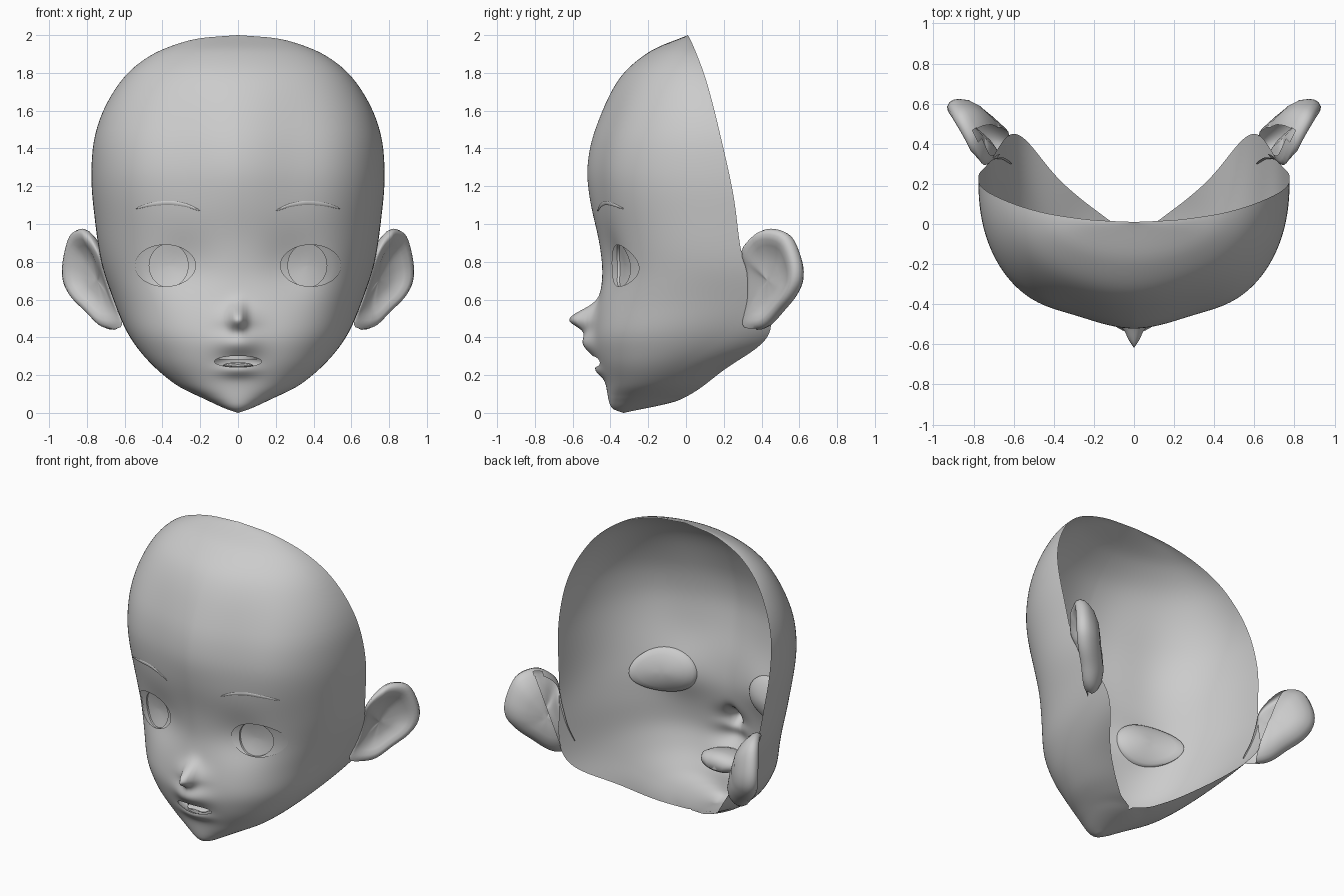
import bpy, bmesh
from math import sin, cos, pi, exp, radians
from mathutils import Vector

cube = bpy.data.objects.get("Cube")
if cube:
    bpy.data.objects.remove(cube)

clay = bpy.data.materials.new("grey clay")
clay.use_nodes = True
clay.diffuse_color = (0.6, 0.6, 0.6, 1)
clay.node_tree.nodes["Principled BSDF"].inputs["Base Color"].default_value = (0.6, 0.6, 0.6, 1)


def curve(points):
    """Monotone cubic interpolation through (key, value) pairs."""
    n = len(points)
    sec = [(points[i + 1][1] - points[i][1]) / (points[i + 1][0] - points[i][0]) for i in range(n - 1)]
    tan = [sec[0]] + [2 * a * b / (a + b) if a * b > 0 else 0 for a, b in zip(sec, sec[1:])] + [sec[-1]]

    def f(k):
        i = max(j for j in range(n - 1) if j == 0 or points[j][0] <= k)
        h = points[i + 1][0] - points[i][0]
        t = min(max((k - points[i][0]) / h, 0), 1)
        return (points[i][1] * (1 + 2 * t) * (1 - t) ** 2 + points[i + 1][1] * t * t * (3 - 2 * t)
                + h * tan[i] * t * (1 - t) ** 2 + h * tan[i + 1] * t * t * (t - 1))
    return f


def soft(points):
    """The same curve averaged over a small window, remembered per height."""
    f, seen = curve(points), {}

    def g(k):
        if k not in seen:
            d = .09 * max(0, min(1, k / .5, (2 - k) / .4))
            seen[k] = sum(f(k + d * i / 4) * (5 - abs(i)) for i in range(-4, 5)) / 25
        return seen[k]
    return g


# Head described by height: front line, half width, rim depth, sweep angle, squareness
front = soft([(0, -.33), (.02, -.385), (.05, -.405), (.15, -.425), (.3, -.47), (.4, -.485), (.5, -.475),
              (.6, -.46), (.73, -.443), (.865, -.455), (1.13, -.512), (1.27, -.528), (1.4, -.513),
              (1.555, -.463), (1.77, -.355), (1.915, -.19), (2, .01)])
width = soft([(0, 0), (.02, .06), (.07, .17), (.15, .33), (.32, .515), (.44, .595), (.6, .66), (.8, .725),
              (1, .755), (1.25, .777), (1.4, .77), (1.55, .735), (1.7, .66), (1.8, .583), (1.9, .45),
              (1.96, .3), (1.985, .19), (2, 0)])
rim = soft([(0, -.33), (.07, -.03), (.24, .2), (.39, .37), (.46, .39), (.6, .37), (.75, .32), (.86, .29),
            (1.13, .255), (1.4, .198), (1.77, .103), (2, .01)])
sweep = soft([(0, 180), (.07, 180), (.085, 150), (.24, 125), (.42, 105), (.6, 92), (.75, 90), (2, 90)])
square = soft([(0, 2), (.15, 2.15), (.3, 2.4), (.45, 2.6), (.6, 2.6), (.8, 2.42), (1.15, 2.35), (1.5, 2.2), (2, 2)])


def bump(x, z, cx, cz, sx, sz):
    return exp(-((x - cx) / sx) ** 2 - ((z - cz) / sz) ** 2)


def relief(x, z):
    """Nose, muzzle, lower lip, eye sockets and the slight ridge down the brow."""
    tip = .07 if z > .495 else .055
    return (-.095 * bump(x, z, 0, .495, .038, tip) - .045 * bump(x, z, 0, .495, .1, tip)
            - .065 * bump(x, z, 0, .37, .11, .07) - .03 * bump(x, z, 0, .225, .1, .035)
            + .035 * bump(abs(x), z, .29, .78, .16, .16) + .035 * bump(abs(x), z, .3, 1.3, .2, .45))


def depth(z):
    return (rim(z) - front(z)) / (1 - cos(radians(sweep(z))))


def face_y(x, z):
    p = square(z)
    s = min(abs(x) / max(width(z), .001), 1)
    return front(z) + depth(z) * (1 - (1 - s ** p) ** (1 / p)) + relief(x, z)


def head_point(a, z):
    e = 2 / square(z)
    u = a * radians(sweep(z))
    x = width(z) * max(sin(u), 0) ** e
    c = abs(cos(u)) ** e * (1 if cos(u) > 0 else -1)
    y = front(z) + depth(z) * (1 - c)
    return Vector((0 if x < 1e-6 else x, y + (relief(x, z) if c > 0 else 0), z))


def grid_faces(bm, rows, closed=False):
    for lo, hi in zip(rows, rows[1:]):
        n = len(lo)
        for i in range(n if closed else n - 1):
            j = (i + 1) % n
            bm.faces.new((lo[i], lo[j], hi[j], hi[i]))


def finish(name, bm, mirrored=True, angle=50):
    bmesh.ops.remove_doubles(bm, verts=bm.verts, dist=.0002)
    bmesh.ops.recalc_face_normals(bm, faces=bm.faces)
    mesh = bpy.data.meshes.new(name)
    bm.to_mesh(mesh)
    bm.free()
    obj = bpy.data.objects.new(name, mesh)
    bpy.context.collection.objects.link(obj)
    mesh.materials.append(clay)
    bpy.ops.object.select_all(action='DESELECT')
    obj.select_set(True)
    bpy.context.view_layer.objects.active = obj
    bpy.ops.object.shade_smooth_by_angle(angle=radians(angle))
    if mirrored:
        obj.modifiers.new("mirror", 'MIRROR').merge_threshold = .0005


def rings(name, loops, cap_first=True, cap_last=True, trim=None, **kw):
    """Skin a stack of closed loops, optionally trimming the result."""
    bm = bmesh.new()
    rows = [[bm.verts.new(p) for p in loop] for loop in loops]
    grid_faces(bm, rows, closed=True)
    for use, row in ((cap_first, rows[0]), (cap_last, rows[-1])):
        if use:
            hub = bm.verts.new(sum((v.co for v in row), Vector()) / len(row))
            for a, b in zip(row, row[1:] + row[:1]):
                bm.faces.new((a, b, hub))
    if trim:
        trim(bm)
    finish(name, bm, **kw)


# Face shell with eye and mouth openings
EYE = (.385, .78, .16, .11)
MOUTH = (0, .272, .125, .03)
heights = ([.07 * i / 8 for i in range(8)] + [.07 + .48 * i / 64 for i in range(64)]
           + [.55 + .95 * i / 72 for i in range(72)] + [1.5 + .5 * sin(i / 28 * pi / 2) for i in range(29)])
COLS = 100
bm = bmesh.new()
grid_faces(bm, [[bm.verts.new(head_point(i / COLS, z)) for i in range(COLS + 1)] for z in heights])
for cx, cz, a, b in (EYE, MOUTH):
    def reach(p):
        return (((p.x - cx) / a) ** 2 + ((p.z - cz) / b) ** 2) ** .5
    hole = [f for f in bm.faces if f.calc_center_median().y < 0 and reach(f.calc_center_median()) < 1]
    edge = {v for f in hole for v in f.verts if any(g not in hole for g in v.link_faces)}
    bmesh.ops.delete(bm, geom=hole, context='FACES')
    for v in edge:
        if v.is_valid and reach(v.co) > .01:
            r = reach(v.co)
            v.co.x = cx + (v.co.x - cx) / r
            v.co.z = cz + (v.co.z - cz) / r
            v.co.y = face_y(v.co.x, v.co.z)
finish("face_shell", bm)


def oval(cx, cz, a, b, back, n=48):
    """Oval loop lying a set distance behind the face."""
    loop = []
    for i in range(n):
        x, z = cx + a * cos(2 * pi * i / n), cz + b * sin(2 * pi * i / n)
        loop.append(Vector((x, face_y(x, z) + back, z)))
    return loop


# Eyeballs: recessed iris in front, rounded closed back
iris = (.367, .78, .103, .115)
rings("eyeballs", [oval(*iris[:2], iris[2] * k, iris[3] * k, .026) for k in (.05, .35, .7, 1)]
      + [oval(*iris, .013)]
      + [oval(.367 + .016 * t, .78, .103 + .085 * t, .115 + .03 * t, .013 - .006 * t) for t in (.3, .6, 1)]
      + [oval(.383, .78, .188 * k, .145 * k, .01 + .045 * (1 - k * k) ** .5) for k in (.99, .92, .75, .5, .2)],
      angle=40)

# Eyebrows: slim tapered ridges following the forehead
brow_line = curve([(.2, 1.07), (.28, 1.1), (.37, 1.112), (.46, 1.103), (.54, 1.082)])
loops = []
for i in range(25):
    x = .2 + .34 * i / 24
    r = .002 + .009 * sin(pi * i / 24) ** .6
    loops.append([])
    for k in range(8):
        z = brow_line(x) + r * sin(k * pi / 4)
        loops[-1].append(Vector((x, face_y(x, z) - .004 + .003 * cos(k * pi / 4), z)))
rings("eyebrows", loops)


# Mouth cavity, tongue and teeth
def flat_oval(y, z, a, b):
    return [Vector((a * cos(2 * pi * i / 32), y, z + b * sin(2 * pi * i / 32))) for i in range(32)]


rings("mouth_cavity", [oval(*MOUTH, .001, n=32), oval(0, .268, .145, .042, .03, n=32),
                       flat_oval(-.38, .265, .15, .06), flat_oval(-.33, .262, .12, .055),
                       flat_oval(-.3, .26, .06, .03)],
      cap_first=False, mirrored=False)
rings("tongue", [flat_oval(y, .25, a, b) for y, a, b in
                 ((-.455, .04, .005), (-.44, .07, .012), (-.38, .08, .018), (-.33, .05, .012))], mirrored=False)
for name, z in (("upper_teeth", .293), ("lower_teeth", .238)):
    bm = bmesh.new()
    arc = [(.1 * sin(a), -.36 - .09 * cos(a)) for a in (pi * (i / 16 - .5) for i in range(17))]
    grid_faces(bm, [[bm.verts.new((x, y, z + dz)) for x, y in arc] for dz in (-.01, .012)])
    finish(name, bm, mirrored=False)

# Ears: cupped front flowing from the head, rolled lip, full back left open at the root
outline = [Vector(p) for p in (
    (.745, .295, .86), (.785, .37, .945), (.825, .45, .975), (.88, .545, .94), (.915, .6, .81), (.915, .605, .7),
    (.87, .565, .61), (.79, .5, .53), (.72, .435, .46), (.66, .38, .44), (.605, .3, .46), (.645, .33, .6),
    (.695, .325, .75))]
n = len(outline)
smooth_line = []
for i in range(n):
    p0, p1, p2, p3 = (outline[(i + k - 1) % n] for k in range(4))
    for t in (0, .25, .5, .75):
        smooth_line.append(.5 * (2 * p1 + (p2 - p0) * t + (2 * p0 - 5 * p1 + 4 * p2 - p3) * t * t
                                 + (3 * p1 - p0 - 3 * p2 + p3) * t ** 3))
middle = Vector((.755, .42, .7))
facing = Vector((.69, -.72, 0))


def ear_point(p, k, d):
    lift = d * min(1, max(.1, (p.y - .27) / .12)) if d > 0 else d
    return middle + (p - middle) * k + facing * lift


def open_root(bm):
    back = [f for f in bm.faces if f.material_index == 0 and f.index == -1 and
            (f.calc_center_median() - middle).dot(facing) < -.03]
    parts = set(back) | {e for f in back for e in f.edges} | {v for f in back for v in f.verts}
    bmesh.ops.bisect_plane(bm, geom=list(parts), plane_co=(.67, .5, .75), plane_no=(.72, .69, -.33),
                           clear_inner=True)


rings("ears", [[ear_point(p, k, d) for p in smooth_line] for k, d in (
    (.1, -.015), (.35, -.012), (.55, 0), (.68, .018), (.8, .034), (.9, .036), (.97, .025), (1, 0),
    (.97, -.025), (.9, -.047), (.75, -.078), (.5, -.102), (.15, -.11))], trim=open_root, angle=80)
